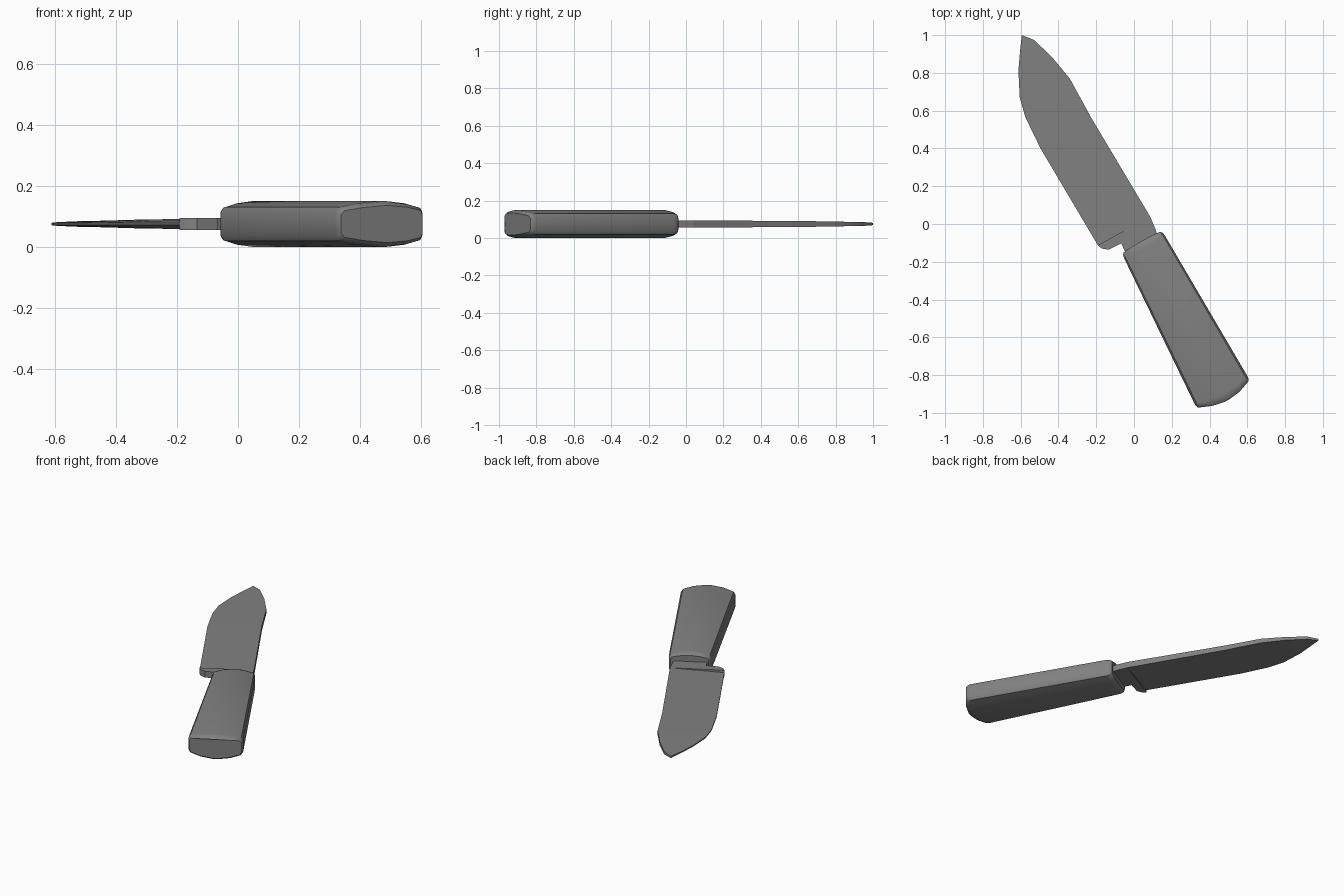
import bpy, bmesh, math
from mathutils import Vector

cube = bpy.data.objects.get("Cube")
if cube:
    bpy.data.objects.remove(cube, do_unlink=True)

MID = 0.075  # height of the symmetry plane

grey = bpy.data.materials.new("plain_grey")
grey.use_nodes = True
grey.diffuse_color = (0.22, 0.22, 0.22, 1)
grey.node_tree.nodes["Principled BSDF"].inputs["Base Color"].default_value = (0.22, 0.22, 0.22, 1)


def loft(name, rings, angle=35):
    """Skin closed rings of equal length and cap both ends."""
    bm = bmesh.new()
    loops = [[bm.verts.new(p) for p in ring] for ring in rings]
    n = len(loops[0])
    for a, b in zip(loops, loops[1:]):
        for i in range(n):
            j = (i + 1) % n
            bm.faces.new((a[i], a[j], b[j], b[i]))
    bm.faces.new(loops[0])
    bm.faces.new(loops[-1])
    bmesh.ops.recalc_face_normals(bm, faces=bm.faces)
    mesh = bpy.data.meshes.new(name)
    bm.to_mesh(mesh)
    bm.free()
    mesh.materials.append(grey)
    obj = bpy.data.objects.new(name, mesh)
    bpy.context.collection.objects.link(obj)
    bpy.ops.object.select_all(action="DESELECT")
    obj.select_set(True)
    bpy.context.view_layer.objects.active = obj
    bpy.ops.object.shade_smooth_by_angle(angle=math.radians(angle))
    return obj


# Blade: spine point, edge point, half thickness at the spine
stations = [
    ((0.085, 0.04), (-0.19, -0.115), 0.0195),
    ((-0.225, 0.56), (-0.495, 0.4), 0.016),
    ((-0.34, 0.77), (-0.575, 0.565), 0.014),
    ((-0.435, 0.885), (-0.605, 0.67), 0.011),
    ((-0.53, 0.975), (-0.612, 0.81), 0.009),
    ((-0.594, 1.0), (-0.603, 0.92), 0.006),
]
rings = []
for spine, edge, h in stations:
    e = min(h, 0.004)
    rings.append([(*spine, MID + h), (*edge, MID + e), (*edge, MID - e), (*spine, MID - h)])
loft("blade", rings)

# Bolster: flat plate joining blade and handle, with the heel hook
outline = [(0.085, 0.04), (0.115, -0.03), (0.14, -0.12), (-0.02, -0.2), (-0.05, -0.14),
           (-0.068, -0.103), (-0.135, -0.136), (-0.17, -0.13), (-0.192, -0.113)]
loft("bolster", [[(x, y, MID + side * 0.0195) for x, y in outline] for side in (-1, 1)])

# Handle: crowned section widening toward a curved butt
crown = [(-1, 0.038), (-0.93, 0.055), (-0.55, 0.068), (-0.1, 0.075),
         (0.1, 0.075), (0.55, 0.068), (0.93, 0.055), (1, 0.038)]
section = crown + [(t, -z) for t, z in reversed(crown)]
front = Vector((-0.065, -0.155)), Vector((0.148, -0.035))
butt = Vector((0.33, -0.972)), Vector((0.612, -0.825))
axis = Vector((0.5, -0.866))


def handle_ring(s, width, height, bulge):
    left, right = (a.lerp(b, s) for a, b in zip(front, butt))
    centre, half = (left + right) / 2, (right - left) / 2 * width
    ring = []
    for t, z in section:
        p = centre + half * t + axis * bulge * (1 - t * t)
        ring.append((p.x, p.y, MID + z * height))
    return ring


loft("handle", [
    handle_ring(0, 0.9, 0.8, -0.005),
    handle_ring(0.012, 0.98, 0.93, -0.004),
    handle_ring(0.035, 1, 1, 0),
    handle_ring(0.97, 1, 1, 0.03),
    handle_ring(0.99, 0.99, 0.95, 0.036),
    handle_ring(1.003, 0.95, 0.8, 0.04),
])
